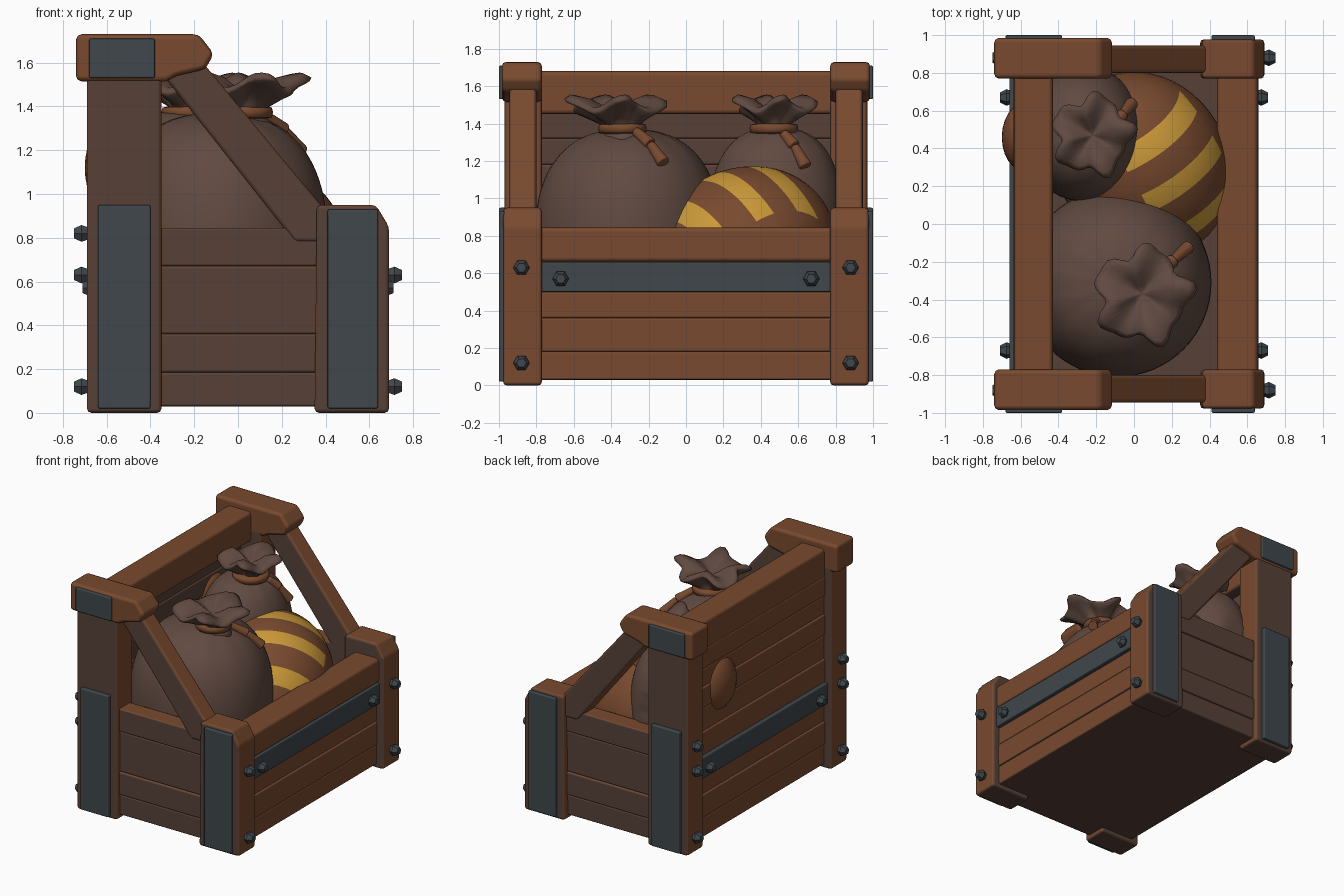
import bpy, bmesh, math
from mathutils import Matrix, Vector

if "Cube" in bpy.data.objects:
    bpy.data.objects.remove(bpy.data.objects["Cube"])


def material(name, rgb):
    m = bpy.data.materials.new(name)
    m.diffuse_color = (*rgb, 1)
    m.use_nodes = True
    m.node_tree.nodes["Principled BSDF"].inputs["Base Color"].default_value = m.diffuse_color
    return m


WOOD = material("orange wood", (0.19, 0.068, 0.028))
DULL = material("dull brown wood", (0.095, 0.053, 0.038))
METAL = material("blue grey metal", (0.050, 0.063, 0.072))
SACK = material("sack cloth", (0.118, 0.068, 0.052))
YELLOW = material("yellow stripe", (0.60, 0.32, 0.04))


def finish(bm, name, mats, rule=None, bevel=0.0, smooth=True):
    bmesh.ops.recalc_face_normals(bm, faces=bm.faces[:])
    bm.normal_update()
    for f in bm.faces:
        f.smooth = smooth
        if rule:
            f.material_index = rule(f)
    me = bpy.data.meshes.new(name)
    bm.to_mesh(me)
    bm.free()
    for m in mats:
        me.materials.append(m)
    ob = bpy.data.objects.new(name, me)
    bpy.context.collection.objects.link(ob)
    if bevel:
        b = ob.modifiers.new("worn edges", "BEVEL")
        b.width, b.segments, b.limit_method = bevel, 2, "ANGLE"
        b.harden_normals = True
    return ob


# Wood is dull on the crate ends, underside and (optionally) the inner faces
def wood_rule(inner=0):
    def rule(f):
        n = f.normal
        return int(abs(n.y) > 0.7 or n.z < -0.7 or n.x * inner > 0.7)
    return rule


def prism(name, pts, y0, y1, mats=(WOOD, DULL), rule=wood_rule(), bevel=0.02):
    """Profile in x,z extruded along y."""
    bm = bmesh.new()
    a = [bm.verts.new((x, y0, z)) for x, z in pts]
    b = [bm.verts.new((x, y1, z)) for x, z in pts]
    bm.faces.new(a)
    bm.faces.new(b[::-1])
    for i in range(len(pts)):
        j = (i + 1) % len(pts)
        bm.faces.new((a[i], b[i], b[j], a[j]))
    return finish(bm, name, mats, rule, bevel)


def box(name, x, y, z, **kw):
    pts = [(x[0], z[0]), (x[1], z[0]), (x[1], z[1]), (x[0], z[1])]
    return prism(name, pts, y[0], y[1], **kw)


def plain(mat, bevel=0.008):
    return dict(mats=(mat,), rule=None, bevel=bevel)


def bolt(name, x, y, z, side):
    """Hexagonal tapered head pointing along side*x, base at x."""
    bm = bmesh.new()
    for r1, r2, d, off in ((0.034, 0.044, 0.025, 0.0), (0.044, 0.026, 0.035, 0.025)):
        mat = (Matrix.Translation((x + side * (off + d / 2), y, z))
               @ Matrix.Rotation(side * math.pi / 2, 4, 'Y'))
        bmesh.ops.create_cone(bm, cap_ends=True, segments=6, radius1=r1, radius2=r2,
                              depth=d, matrix=mat)
    finish(bm, name, (METAL,), smooth=False)


# Crate ends: posts, caps, braces, boards and metal plates, mirrored in y
for s, tag in ((-1, "near"), (1, "far")):
    prism("front_post_" + tag, [(0.35, 0), (0.69, 0), (0.69, 0.85), (0.63, 0.95), (0.36, 0.95)],
          s * 0.77, s * 0.978)
    box("back_post_" + tag, (-0.69, -0.35), sorted((s * 0.77, s * 0.97)), (0, 1.55))
    prism("back_cap_" + tag, [(-0.74, 1.515), (-0.33, 1.515), (-0.28, 1.54), (-0.15, 1.57),
                              (-0.11, 1.64), (-0.18, 1.73), (-0.74, 1.73)],
          s * 0.77, s * 0.985, **plain(WOOD, 0.025))
    prism("brace_" + tag, [(-0.34, 1.54), (-0.16, 1.60), (0.42, 0.90), (0.38, 0.78), (0.26, 0.78)],
          s * 0.80, s * 0.945)
    for i, z in enumerate(((0.03, 0.185), (0.185, 0.36), (0.36, 0.67), (0.67, 0.845))):
        d = 0.93 + 0.008 * (i % 2)
        box(f"end_board_{i}_{tag}", (-0.38, 0.38), sorted((s * 0.80, s * d)), z, bevel=0.012)
    for nm, x, z in (("back", (-0.64, -0.40), (0.02, 0.95)), ("front", (0.41, 0.64), (0.02, 0.93)),
                     ("cap", (-0.68, -0.38), (1.53, 1.71))):
        box(f"{nm}_metal_plate_{tag}", x, sorted((s * 0.95, s * 1.0)), z, **plain(METAL))
    # Bolts on the posts and straps
    for z in (0.12, 0.63):
        bolt(f"front_post_bolt_{tag}", 0.69, s * 0.88, z, 1)
    for z in (0.12, 0.63, 0.82):
        bolt(f"back_post_bolt_{tag}", -0.69, s * 0.88, z, -1)
    bolt("front_strap_bolt_" + tag, 0.65, s * 0.67, 0.57, 1)
    bolt("back_strap_bolt_" + tag, -0.65, s * 0.67, 0.57, -1)

# Front wall, back wall, straps and floor
SPAN = (-0.80, 0.80)
for i, z in enumerate(((0.03, 0.18), (0.18, 0.36), (0.36, 0.50), (0.50, 0.665))):
    box(f"front_board_{i}", (0.47, 0.635 + 0.006 * (i % 2)), SPAN, z,
        rule=wood_rule(-1), bevel=0.012)
box("front_rail", (0.44, 0.655), SPAN, (0.66, 0.845), bevel=0.025)
heights = [0.03, 0.18, 0.36, 0.66, 0.84, 1.02, 1.18, 1.32, 1.47]
for i in range(len(heights) - 1):
    box(f"back_board_{i}", (-0.632 - 0.006 * (i % 2), -0.52), SPAN,
        (heights[i], heights[i + 1]), rule=wood_rule(1), bevel=0.012)
box("back_rail", (-0.635, -0.43), SPAN, (1.45, 1.68), bevel=0.025)
box("front_strap", (0.60, 0.66), (-0.78, 0.78), (0.50, 0.66), **plain(METAL))
box("back_strap", (-0.66, -0.60), (-0.78, 0.78), (0.50, 0.66), **plain(METAL))
box("floor", (-0.60, 0.60), (-0.88, 0.88), (0.03, 0.09), **plain(DULL))


def lathe(name, rings, seg, point, mat):
    """Closed skin of rings; point(ring, angle) gives each position."""
    bm = bmesh.new()
    rows = [[bm.verts.new(point(r, 2 * math.pi * j / seg)) for j in range(seg)] for r in rings]
    for a, b in zip(rows, rows[1:]):
        for j in range(seg):
            k = (j + 1) % seg
            bm.faces.new((a[j], a[k], b[k], b[j]))
    bm.faces.new(rows[0][::-1])
    bm.faces.new(rows[-1])
    return finish(bm, name, (mat,))


def rod(name, a, b, r, mat):
    a, b = Vector(a), Vector(b)
    bm = bmesh.new()
    m = Matrix.Translation((a + b) / 2) @ (b - a).to_track_quat('Z', 'Y').to_matrix().to_4x4()
    bmesh.ops.create_cone(bm, cap_ends=True, segments=8, radius1=r * 0.7, radius2=r,
                          depth=(b - a).length, matrix=m)
    finish(bm, name, (mat,), bevel=0.01)


def sack(name, c, rad, neck, flare, lean, tail):
    # Plump body pressed against the crate walls, with folds near the neck and wall creases
    def body(phi, t):
        p = max(math.cos(phi), 0.02) ** 0.8
        h = math.copysign(abs(math.sin(phi)) ** 0.8, phi)
        p *= 1 + 0.035 * math.sin(13 * t) * max(0, phi / 1.57) ** 3
        y = c[1] + rad[1] * p * math.sin(t)
        z = c[2] + rad[2] * h
        lim = 0.82 + 0.008 * math.sin(z * 90)
        return (max(-0.53, c[0] + rad[0] * p * math.cos(t)), min(lim, max(-lim, y)), z)
    lathe(name + "_body", [math.radians(-88 + 176 * i / 48) for i in range(49)], 64, body, SACK)

    # Gathered cloth above the neck
    def ruffle(ring, t):
        r, h = ring
        w = min(1, r / 0.2) * (h > 0)
        rr = flare * r / 0.25 * (1 + w * (0.13 * math.sin(5 * t + 1) + 0.07 * math.sin(9 * t)))
        up = h + 0.035 * w * math.sin(4 * t + 0.6) * (h > 0.05)
        return (neck[0] + lean[0] * h / 0.17 + rr * math.cos(t),
                neck[1] + lean[1] * h / 0.17 + rr * math.sin(t), neck[2] + up)
    lathe(name + "_ruffle", [(0.17, -0.06), (0.11, -0.02), (0.09, 0.01), (0.13, 0.055),
                             (0.20, 0.10), (0.25, 0.12), (0.255, 0.135), (0.22, 0.155),
                             (0.13, 0.145), (0.05, 0.11), (0.01, 0.10)], 48, ruffle, SACK)

    # Cord around the neck and its loose tail
    cord = [(0.10, -0.02), (0.125, -0.015), (0.13, 0.01), (0.125, 0.03), (0.10, 0.035)]
    lathe(name + "_cord", cord, 24, lambda q, t: (neck[0] + q[0] * math.cos(t),
                                                  neck[1] + q[0] * math.sin(t),
                                                  neck[2] + q[1]), WOOD)
    for i in range(len(tail) - 1):
        rod(f"{name}_cord_tail_{i}", tail[i], tail[i + 1], 0.038, WOOD)


sack("large_sack", (-0.09, -0.31, 0.75), (0.50, 0.50, 0.62), (0.03, -0.34, 1.365), 0.24,
     (0.02, -0.05), [(0.12, -0.27, 1.36), (0.21, -0.19, 1.29), (0.29, -0.12, 1.19)])
sack("small_sack", (-0.27, 0.48, 0.85), (0.32, 0.36, 0.53), (-0.22, 0.47, 1.365), 0.20,
     (0.0, 0.0), [(-0.11, 0.52, 1.35), (-0.06, 0.58, 1.28), (-0.01, 0.64, 1.17)])

# Striped bundle: stretched sphere cut along stripe borders
axis = Vector((0.45, -0.8, -0.4)).normalized()
along = Vector((0.8, 0.55, -0.3)).normalized()
stripes, half, lo, hi = (-0.755, -0.50, -0.22), 0.057, -0.22, 0.31
bm = bmesh.new()
bmesh.ops.create_uvsphere(bm, u_segments=48, v_segments=32, radius=0.45,
                          matrix=Matrix.Translation((0.05, 0.31, 0.71))
                          @ Matrix.Scale(0.52 / 0.45, 4, axis))
cuts = [(axis, d + e) for d in stripes for e in (-half, half)] + [(along, lo), (along, hi)]
for n, d in cuts:
    bmesh.ops.bisect_plane(bm, geom=bm.verts[:] + bm.edges[:] + bm.faces[:],
                           plane_co=n * d, plane_no=n)


def stripe_rule(f):
    p = f.calc_center_median()
    return int(p.z > 0.72 and lo < p.dot(along) < hi
               and any(abs(p.dot(axis) - d) < half for d in stripes))


finish(bm, "striped_bundle", (WOOD, YELLOW), stripe_rule)

# End of the bundle bulging through the back wall
bm = bmesh.new()
bmesh.ops.create_uvsphere(bm, u_segments=24, v_segments=16, radius=1,
                          matrix=Matrix.Translation((-0.58, 0.46, 1.12))
                          @ Matrix.Diagonal((0.12, 0.18, 0.21, 1)))
finish(bm, "bundle_bulge", (WOOD,))
